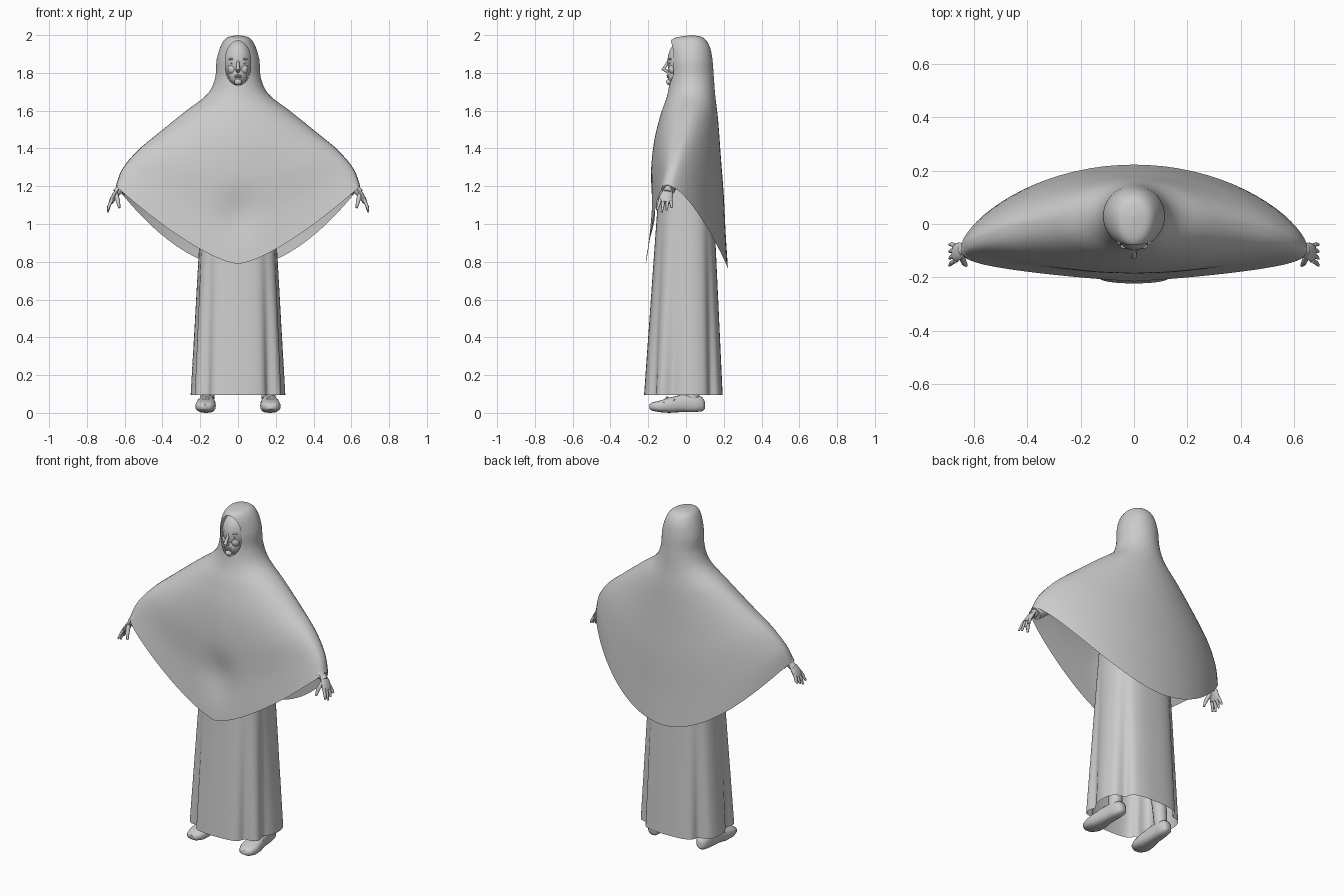
import bpy, bmesh, math
from mathutils import Vector

cube = bpy.data.objects.get("Cube")
if cube:
    bpy.data.objects.remove(cube)

grey = bpy.data.materials.new("plain_grey")
grey.use_nodes = True
grey.diffuse_color = (0.6, 0.6, 0.6, 1)
grey.node_tree.nodes["Principled BSDF"].inputs["Base Color"].default_value = (0.6, 0.6, 0.6, 1)


def finish(name, bm, mirror=False, angle=50):
    """Turn a bmesh into a shaded object, optionally mirrored across x."""
    bmesh.ops.remove_doubles(bm, verts=bm.verts, dist=0.0004)
    bmesh.ops.recalc_face_normals(bm, faces=bm.faces)
    mesh = bpy.data.meshes.new(name)
    bm.to_mesh(mesh)
    bm.free()
    mesh.materials.append(grey)
    ob = bpy.data.objects.new(name, mesh)
    bpy.context.collection.objects.link(ob)
    if mirror:
        mod = ob.modifiers.new("Mirror", 'MIRROR')
        mod.merge_threshold = 0.001
    bpy.ops.object.select_all(action='DESELECT')
    ob.select_set(True)
    bpy.context.view_layer.objects.active = ob
    bpy.ops.object.shade_smooth_by_angle(angle=math.radians(angle))


def skin(bm, rows, closed=True, caps=False):
    """Bridge rows of points with quads."""
    grid = [[bm.verts.new(p) for p in row] for row in rows]
    n = len(grid[0])
    for a, b in zip(grid, grid[1:]):
        for i in range(n if closed else n - 1):
            j = (i + 1) % n
            bm.faces.new((a[i], a[j], b[j], b[i]))
    if caps:
        bm.faces.new(grid[0])
        bm.faces.new(grid[-1])


def limb(bm, path, radii, sides=10, flat=1.0, wide=(0, 1, 0)):
    """Tapered tube along a path, squashed across the wide direction."""
    pts = [Vector(p) for p in path]
    rows = []
    for i, p in enumerate(pts):
        d = (pts[min(i + 1, len(pts) - 1)] - pts[max(i - 1, 0)]).normalized()
        a = Vector(wide)
        a = (a - d * a.dot(d)).normalized()
        b = d.cross(a)
        rows.append([p + radii[i] * (a * math.cos(t) + b * flat * math.sin(t))
                     for t in (math.tau * k / sides for k in range(sides))])
    skin(bm, rows, caps=True)


def ball(bm, centre, size, seg=20):
    made = bmesh.ops.create_uvsphere(bm, u_segments=seg, v_segments=seg // 2 + 2, radius=1)
    for v in made["verts"]:
        v.co = Vector(centre) + Vector(v.co[k] * size[k] for k in range(3))


def smooth_key(keys, t):
    """Catmull-Rom interpolation through a list of tuples."""
    i = min(int(t), len(keys) - 2)
    f = t - i
    p = [keys[max(0, min(len(keys) - 1, i + k))] for k in (-1, 0, 1, 2)]
    return [0.5 * (2 * b + (c - a) * f + (2 * a - 5 * b + 4 * c - d) * f * f
                   + (3 * b - a - 3 * c + d) * f ** 3) for a, b, c, d in zip(*p)]


def power(v, e):
    return math.copysign(abs(v) ** e, v)


# Hooded cape: side x, y, z, then front y, z, then back y, z
cape_keys = [
    (0, .03, 2, .03, 2, .03, 2),
    (.058, .03, 1.987, -.06, 1.985, .09, 1.987),
    (.09, .03, 1.945, -.087, 1.95, .125, 1.94),
    (.113, .03, 1.87, -.088, 1.87, .14, 1.87),
    (.122, .03, 1.77, -.085, 1.78, .147, 1.78),
    (.165, .03, 1.685, -.1, 1.68, .155, 1.68),
    (.28, .02, 1.595, -.137, 1.57, .17, 1.55),
    (.41, 0, 1.49, -.17, 1.43, .185, 1.35),
    (.53, -.03, 1.39, -.188, 1.25, .20, 1.15),
    (.613, -.06, 1.29, -.193, 1.02, .21, .95),
    (.647, -.08, 1.2, -.215, .787, .222, .765)]
rows, steps, cols = [], 100, 36
for r in range(steps + 1):
    sx, sy, sz, fy, fz, by, bz = smooth_key(cape_keys, r / steps * 10)
    low = max(0, r / steps * 2 - 1)
    # oval face opening
    h = (fz - 1.853) / .118
    edge = .067 * (1 - abs(h) ** 2.4) ** .5 if abs(h) < 1 else 0
    start = math.asin(min(.95, edge / sx)) if sx > .001 else 0
    row = []
    for c in range(cols + 1):
        a = start + (math.pi - start) * c / cols
        s, k = max(0, math.sin(a)), math.cos(a)
        if k > 0:
            y1, z1, p, q = fy + .04 * s * low, fz, 1 - .52 * low, 1.2 + .2 * low
        else:
            y1, z1, p, q = by, bz, 1 + .4 * low, 1.3 + .6 * low
        x = sx * s
        y = sy + (y1 - sy) * abs(k) ** p
        z = z1 + (sz - z1) * s ** q
        if k > 0:
            # upright crease above the front hem
            y += .027 * math.exp(-(x / .08) ** 2 - ((z - 1.05) / .13) ** 2)
        row.append((x, y, z))
    rows.append(row)
bm = bmesh.new()
skin(bm, rows, closed=False)
finish("hooded_cape", bm, mirror=True, angle=60)

# Long skirt with folds deepening toward the hem
rows = []
for r in range(25):
    f = r / 24
    row = []
    for c in range(96):
        a = math.tau * c / 96
        s, k = math.sin(a), -math.cos(a)
        turn = math.degrees(math.acos(max(-1, min(1, -k))))
        fold = sum(math.exp(-((turn - m) / 10) ** 2) for m in (40, 78, 135))
        g = 1 - .13 * f ** 1.3 * fold
        x = (.185 + .068 * f) * power(s, .75) * g
        y = (.14 + .068 * f) * power(k, .75) * g - .014 * f
        row.append((x, y, 1.25 - 1.155 * f))
    rows.append(row)
bm = bmesh.new()
skin(bm, rows)
finish("long_skirt", bm)

# Head with facial features
bm = bmesh.new()
ball(bm, (0, -.015, 1.86), (.074, .083, .112), 32)
ball(bm, (0, -.045, 1.79), (.05, .053, .058), 24)
ball(bm, (0, -.09, 1.752), (.02, .015, .016))
limb(bm, [(0, -.09, 1.87), (0, -.104, 1.843), (0, -.12, 1.819), (0, -.097, 1.808)],
     [.006, .008, .012, .01], wide=(1, 0, 0))
for z in (1.786, 1.777):
    ball(bm, (0, -.094, z), (.02, .009, .005))
for s in (-1, 1):
    ball(bm, (s * .027, -.084, 1.852), (.014, .008, .006))
    ball(bm, (s * .029, -.083, 1.873), (.022, .01, .006))
    ball(bm, (s * .03, -.068, 1.82), (.024, .024, .028))
limb(bm, [(0, 0, 1.6), (0, -.01, 1.8)], [.06, .05], 16)
finish("head", bm)

# Sleeve cuffs and forearms
bm = bmesh.new()
limb(bm, [(.4, -.03, 1.36), (.53, -.07, 1.265), (.622, -.095, 1.18)], [.055, .048, .036], 16)
limb(bm, [(.58, -.08, 1.225), (.645, -.1, 1.165)], [.024, .021], 12)
finish("forearm", bm, mirror=True)

# Hands: palm, four fingers and a thumb
bm = bmesh.new()
limb(bm, [(.632, -.095, 1.185), (.65, -.1, 1.16), (.665, -.108, 1.13), (.672, -.112, 1.115)],
     [.02, .032, .036, .03], 12, flat=.4)
for i in range(4):
    y = -.137 + .018 * i
    tip = 1.062 + .012 * abs(i - 1)
    limb(bm, [(.667, y, 1.13), (.681, y - .008 + .005 * i, 1.1), (.69, y - .018 + .008 * i, tip)],
         [.0095, .0085, .005], 8)
limb(bm, [(.645, -.12, 1.155), (.635, -.145, 1.12), (.628, -.155, 1.085)], [.012, .011, .006], 8)
finish("hand", bm, mirror=True)

# Shoes: curved sole, rounded upper and crossing straps; y, half width, bottom, top
shoe = [(-.193, .02, .02, .045), (-.18, .04, .012, .055), (-.14, .054, .004, .065),
        (-.09, .052, 0, .08), (-.03, .042, .004, .095), (.04, .038, .004, .095),
        (.085, .033, .008, .085), (.1, .018, .02, .06)]
bm = bmesh.new()
rows = []
for y, w, base, top in shoe:
    rows.append([(.165 - y * .05 + w * power(math.cos(a), .7), y,
                  base + (top - base) * (.5 + .5 * power(math.sin(a), .8)))
                 for a in (math.tau * k / 20 for k in range(20))])
skin(bm, rows, caps=True)
for s in (-1, 1):
    limb(bm, [(.171 - s * .045, -.12, .05), (.171, -.1, .08), (.169 + s * .04, -.06, .065)],
         [.008, .008, .008], 8)
limb(bm, [(.163, .035, .06), (.155, .03, .2), (.13, .01, .5)], [.036, .04, .06], 16)
finish("shoe_and_ankle", bm, mirror=True)
